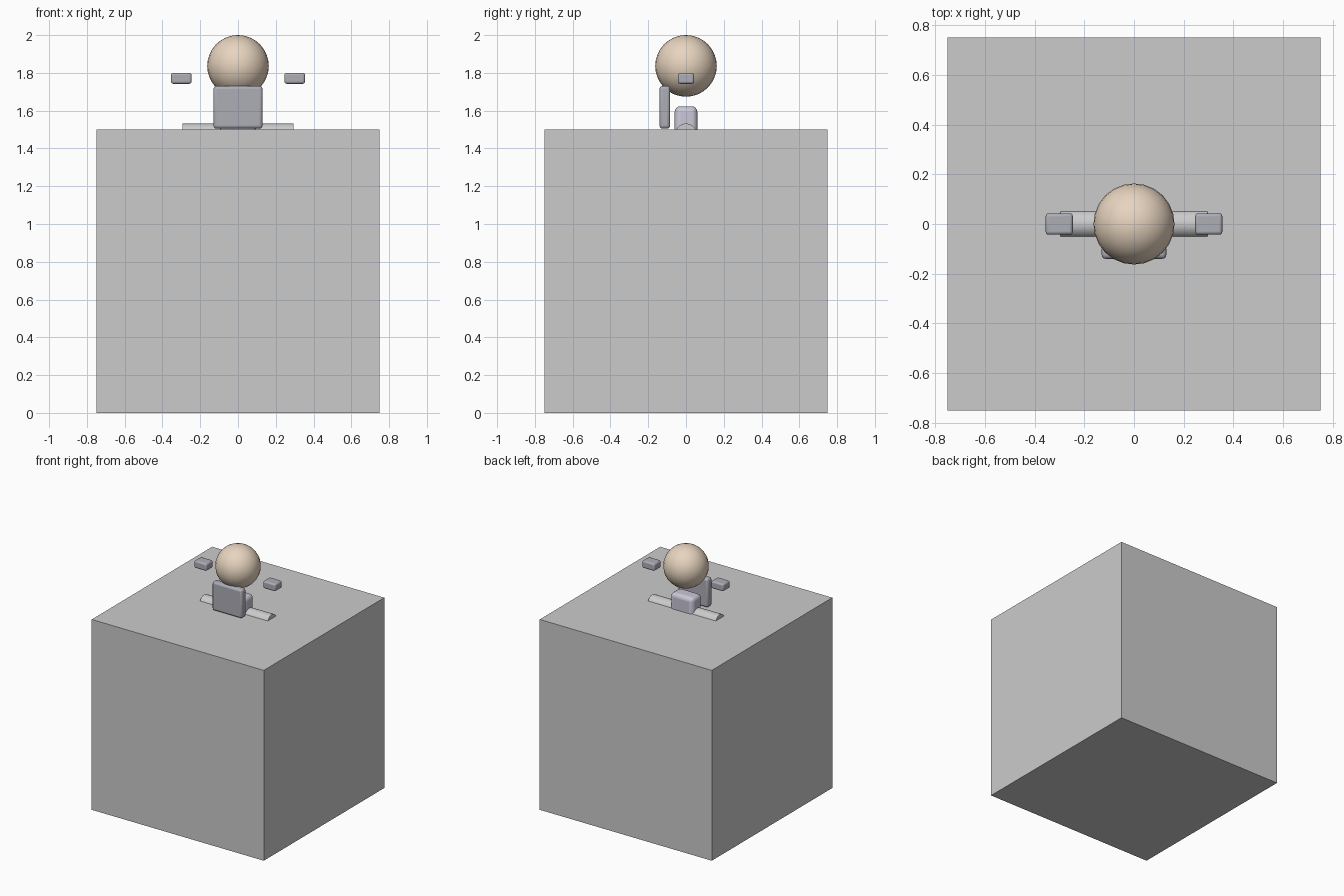
import bpy, math

if "Cube" in bpy.data.objects:
    bpy.data.objects.remove(bpy.data.objects["Cube"])


def material(name, rgb):
    m = bpy.data.materials.new(name)
    m.diffuse_color = (*rgb, 1)
    m.use_nodes = True
    m.node_tree.nodes["Principled BSDF"].inputs["Base Color"].default_value = m.diffuse_color
    return m


skin = material("tan", (0.80, 0.66, 0.52))
cloth = material("pale_violet_grey", (0.58, 0.57, 0.67))
gear = material("dark_grey", (0.42, 0.42, 0.47))


def box(name, lo, hi, bevel=0, segments=3, mat=None):
    """Box between two corners, optionally with rounded edges."""
    bpy.ops.mesh.primitive_cube_add(
        size=1, location=[(a + b) / 2 for a, b in zip(lo, hi)])
    ob = bpy.context.object
    ob.name = name
    ob.scale = [b - a for a, b in zip(lo, hi)]
    bpy.ops.object.transform_apply(location=False, rotation=False, scale=True)
    if mat:
        ob.data.materials.append(mat)
    if bevel:
        mod = ob.modifiers.new("rounded", 'BEVEL')
        mod.width = bevel
        mod.segments = segments
        bpy.ops.object.shade_smooth_by_angle(angle=math.radians(35))
    return ob


# Large block that encloses most of the figure
box("enclosing_block", (-0.75, -0.75, 0), (0.75, 0.75, 1.5))

# Torso emerging from the block
box("torso", (-0.10, -0.06, 1.15), (0.10, 0.06, 1.623), 0.03, 4, cloth)

# Plate on the front of the torso
box("chest_plate", (-0.13, -0.14, 1.505), (0.13, -0.084, 1.731), 0.016, 3, gear)

# Floating pads on both sides of the head
for side, name in ((-1, "left_pad"), (1, "right_pad")):
    xs = sorted((side * 0.246, side * 0.355))
    box(name, (xs[0], -0.043, 1.742), (xs[1], 0.043, 1.800), 0.012, 3, gear)

# Half-sunken shoulder bar
bpy.ops.mesh.primitive_cylinder_add(
    vertices=24, radius=0.057, depth=0.59,
    location=(0, 0, 1.475), rotation=(0, math.pi / 2, 0))
bpy.context.object.name = "shoulder_bar"
bpy.ops.object.shade_smooth_by_angle(angle=math.radians(35))

# Head
bpy.ops.mesh.primitive_uv_sphere_add(
    segments=24, ring_count=16, radius=0.163, location=(0, 0, 1.837))
head = bpy.context.object
head.name = "head"
head.data.materials.append(skin)
bpy.ops.object.shade_smooth()
